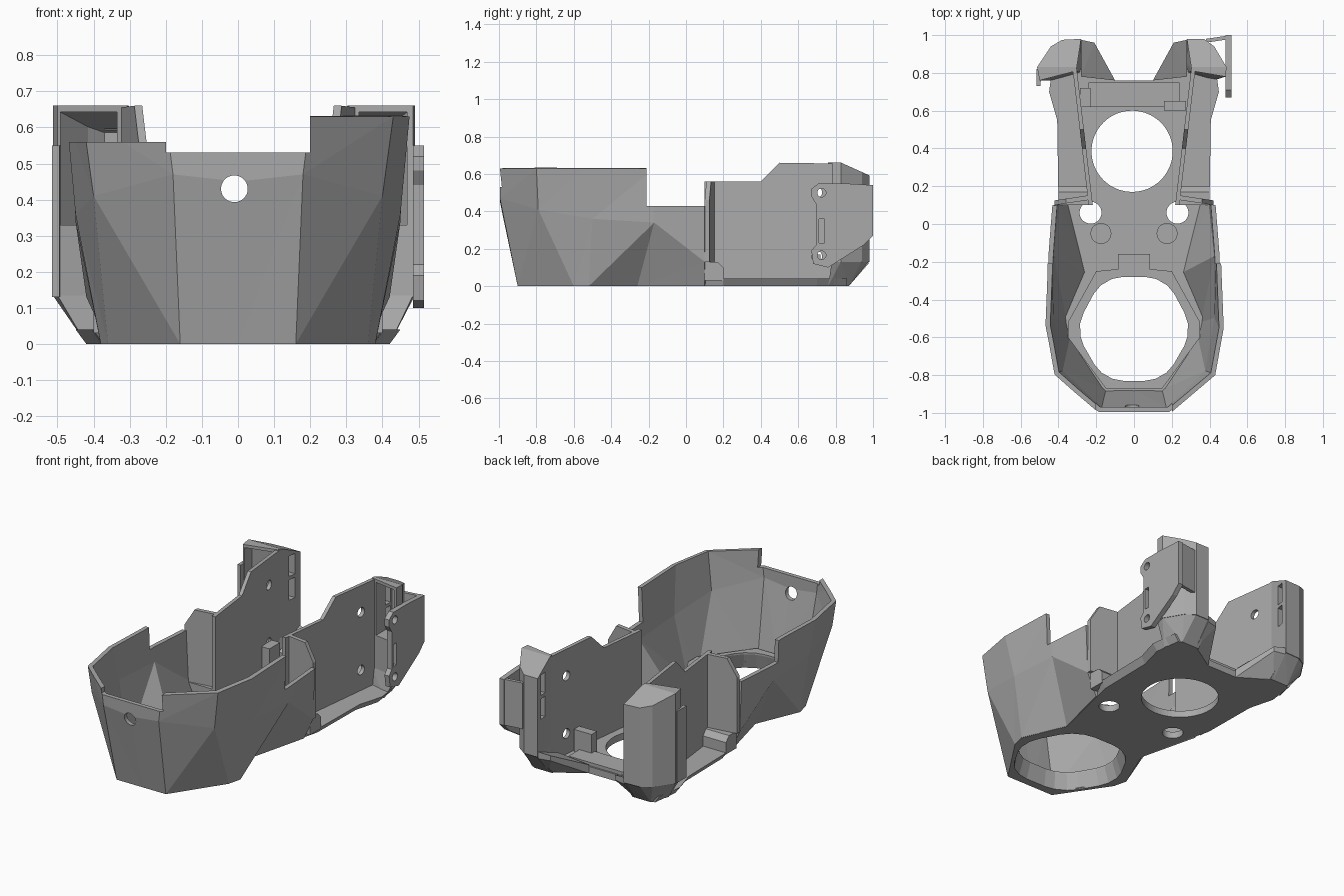
import bpy, bmesh
from mathutils import Vector

cube = bpy.data.objects.get("Cube")
if cube:
    bpy.data.objects.remove(cube, do_unlink=True)

grey = bpy.data.materials.new("plain_grey")
grey.use_nodes = True
grey.diffuse_color = (0.4, 0.4, 0.4, 1)
grey.node_tree.nodes["Principled BSDF"].inputs["Base Color"].default_value = (0.4, 0.4, 0.4, 1)


def finish(name, bm, recalc=True):
    if recalc:
        bmesh.ops.recalc_face_normals(bm, faces=bm.faces)
    mesh = bpy.data.meshes.new(name)
    bm.to_mesh(mesh)
    bm.free()
    mesh.materials.append(grey)
    ob = bpy.data.objects.new(name, mesh)
    bpy.context.collection.objects.link(ob)
    return ob


def loft(name, *loops):
    """Closed solid through loops with equal point counts."""
    bm = bmesh.new()
    rows = [[bm.verts.new(p) for p in loop] for loop in loops]
    n = len(rows[0])
    bm.faces.new(rows[0])
    bm.faces.new(rows[-1])
    for a, b in zip(rows, rows[1:]):
        for i in range(n):
            j = (i + 1) % n
            bm.faces.new((a[i], a[j], b[j], b[i]))
    return finish(name, bm)


def hull(name, points):
    bm = bmesh.new()
    for p in points:
        bm.verts.new(p)
    bmesh.ops.convex_hull(bm, input=bm.verts[:])
    return finish(name, bm)


def box(name, x0, x1, y0, y1, z0, z1):
    return hull(name, [(x, y, z) for x in (x0, x1) for y in (y0, y1) for z in (z0, z1)])


def rod(name, centre, radius, length, axis, sides=40):
    """Cylinder along x, y or z."""
    bm = bmesh.new()
    bmesh.ops.create_cone(bm, cap_ends=True, segments=sides, radius1=radius,
                          radius2=radius, depth=length)
    turn = Vector((0, 0, 1)).rotation_difference(Vector(axis))
    for v in bm.verts:
        v.co = turn @ v.co + Vector(centre)
    return finish(name, bm)


def bake(ob):
    """Apply all modifiers."""
    graph = bpy.context.evaluated_depsgraph_get()
    mesh = bpy.data.meshes.new_from_object(ob.evaluated_get(graph))
    ob.modifiers.clear()
    ob.data = mesh


def cut(ob, *cutters):
    for c in cutters:
        c.hide_render = True
        mod = ob.modifiers.new("cut", 'BOOLEAN')
        mod.operation = 'DIFFERENCE'
        mod.solver = 'EXACT'
        mod.object = c
    bake(ob)
    for c in cutters:
        bpy.data.objects.remove(c, do_unlink=True)


def both(half):
    """Mirror a half outline to a closed one."""
    return half + [(-x, y) for x, y in reversed(half)]


def rounded(outline):
    """Cut every corner of a closed outline twice."""
    for _ in range(2):
        pairs = list(zip(outline, outline[1:] + outline[:1]))
        outline = [tuple(Vector(a).lerp(Vector(b), t)) for a, b in pairs for t in (.2, .8)]
    return outline


def flat(outline, z):
    return [(x, y, z) for x, y in outline]


# Faceted front shell: bottom, middle and rim of each column
columns = [
    [(0, -.9, 0), (0, -.995, .45), (0, -.995, .63)],
    [(.16, -.9, 0), (.18, -.995, .47), (.2, -.995, .63)],
    [(.36, -.6, 0), (.40, -.79, .41), (.43, -.8, .63)],
    [(.38, -.52, 0), (.45, -.5, .36), (.475, -.55, .63)],
    [(.27, -.26, 0), (.45, -.17, .34), (.46, -.17, .63)],
    [(.36, .1, 0), (.42, .1, .13), (.44, .1, .63)],
]
bm = bmesh.new()
for s in (1, -1):
    grid = [[bm.verts.new((s * x, y, z)) for x, y, z in col] for col in columns]
    for a, b in zip(grid, grid[1:]):
        for k in range(2):
            for tri in ((a[k], b[k], b[k + 1]), (a[k], b[k + 1], a[k + 1])):
                bm.faces.new(tri[::s])
bmesh.ops.remove_doubles(bm, verts=bm.verts, dist=1e-5)
shell = finish("front_shell", bm, recalc=False)
solid = shell.modifiers.new("thickness", 'SOLIDIFY')
solid.thickness = .025
solid.offset = -1
solid.use_even_offset = True
bake(shell)
cut(shell,
    box("front_notch", -.2, .2, -1.2, -.6, .53, .9),
    box("low_rim", -.8, -.19, -1.3, -.15, .56, .91),
    box("rear_notch", -.9, .9, -.21, .5, .43, .92),
    rod("cable_hole", (-.01, -1, .43), .037, .3, (0, 1, 0)))

# Base plate with flared rear flange
half = [(.16, -.9), (.36, -.6), (.375, -.52), (.265, -.26), (.35, .1), (.375, .2),
        (.38, .55), (.42, .7), (.4, .86), (.26, .86), (.1, .76)]
outline = both(half)
flared = [(x * (1.07 if y > .12 else 1), y) for x, y in outline]
base = loft("base_plate", flat(outline, 0), flat(flared, .04))

# Raised lip around the rounded opening
ring = both([(.15, -.87), (.35, -.6), (.35, -.52), (.2, -.25), (.1, -.24)])
lip = loft("opening_lip", flat(ring, .005), flat(ring, .1))
opening = rounded(both([(.16, -.83), (.315, -.56), (.165, -.28)]))


def opening_cutter():
    wide = [(x * 1.13, (y + .56) * 1.1 - .56) for x, y in opening]
    return loft("opening_cutter", flat(wide, -.02), flat(opening, .09), flat(opening, .3))


cut(lip, opening_cutter())
cut(base, opening_cutter(),
    rod("round_opening", (-.01, .385, 0), .215, .3, (0, 0, 1), 64),
    *[rod("screw_hole", (s * .23, .06, 0), .058, .3, (0, 0, 1)) for s in (1, -1)])
for s in (1, -1):
    rod("magnet_boss", (s * .175, -.05, .04), .055, .02, (0, 0, 1))
box("centre_block", -.085, .085, -.25, -.16, .03, .1)
box("rear_crossbar", -.24, .24, .62, .75, .03, .06)
box("clip_post", .16, .275, .6, .65, .03, .17)
box("left_clip_post", -.285, -.23, .62, .72, .03, .17)


def roof(y, drop=0):
    """Height of the sloped corner top."""
    return .66 - drop - .45 * max(0, y - .83)


# Rear side walls and corners
wall_side = [(.1, .03), (.1, .56), (.4, .56), (.5, .66), (.84, .655), (.84, .03)]
plans = {
    1: [(.307, .81), (.485, .78), (.49, .83), (.425, .94), (.37, .98), (.28, .98), (.303, .83)],
    -1: [(.307, .81), (.5, .76), (.513, .83), (.44, .94), (.38, .975), (.28, .98), (.303, .83)],
}


def slots(s):
    return [box("vent_slot", s * .2, s * .37, .895, .94, z, z + .12) for z in (.335, .475)]


for s, side in ((1, "right"), (-1, "left")):
    plan = plans[s]
    # thin upright wall, splayed outward towards the rear
    wall = loft(side + "_wall", *[[(s * (x + .118 * (y - .1)), y, z) for y, z in wall_side]
                                  for x in (.218, .24)])
    cut(wall,
        rod("upper_hole", (s * .3, .7, .5), .028, .3, (1, 0, 0)),
        rod("lower_hole", (s * .3, .7, .16), .028, .3, (1, 0, 0)))
    # fin that closes the shell, with a chamfered top corner
    fin_side = [(.23, .13), (.42, .13), (.42, .46), (.36, .56), (.23, .56)]
    loft(side + "_fin", *[[(s * x, d + .15 * (.42 - x), z) for x, z in fin_side]
                          for d in (.1, .125)])
    hull(side + "_fin_foot", [(s * x, y, z) for x in (.24, .4)
                              for y, z in ((.1, .03), (.1, .13), (.17, .13), (.2, .1), (.2, .03))])
    # hollow corner column with sloped top, open to the front
    column = hull(side + "_corner", [(s * x, y, z) for x, y in plan for z in (.13, roof(y))])
    out = plan[2][0] - .022
    hollow = [(.335, .6), (out, .6), (out, .83), (.335, .83), (.415, .92), (.37, .955), (.335, .955)]
    cut(column, hull("pocket", [(s * x, y, z) for x, y in hollow
                                for z in (.33, roof(y, .018))]), *slots(s))
    # chamfered foot under the corner
    hull(side + "_corner_foot",
         [(s * x, y, 0) for x, y in ((.28, .8), (.26, .87), (.38, .87), (.42, .76))]
         + [(s * x, y, .135) for x, y in plan])
    # low rear horn next to the foot
    hull(side + "_rear_horn", [(s * x, y, z) for x, y, z in (
        (.1, .76, 0), (.1, .76, .05), (.28, .78, 0), (.28, .78, .08), (.28, .87, 0),
        (.21, .96, .12), (.28, .975, .12), (.21, .96, .15), (.28, .975, .16))])

# Outer mounting plates
plate = [(.68, .12), (.76, .1), (.95, .22), (1, .27), (1, .54), (.84, .55), (.71, .55),
         (.67, .52), (.67, .48), (.695, .44), (.695, .22), (.67, .19)]
bracket = loft("right_bracket", *[[(x, y, z) for y, z in plate] for x in (.485, .515)])
cut(bracket,
    rod("upper_hole", (.5, .725, .5), .023, .2, (1, 0, 0)),
    rod("lower_hole", (.5, .725, .165), .023, .2, (1, 0, 0)),
    box("bracket_slot", .4, .6, .71, .74, .23, .36))
hull("right_rear_tab", [(x, y, z) for z in (.27, .54)
                        for x, y in ((.38, .96), (.38, .98), (.515, .98), (.515, 1))])
hull("left_outer_plate", [(x, y, z) for z in (.13, .55)
                          for x, y in ((-.495, .73), (-.515, .73), (-.515, .82), (-.49, .82))])
